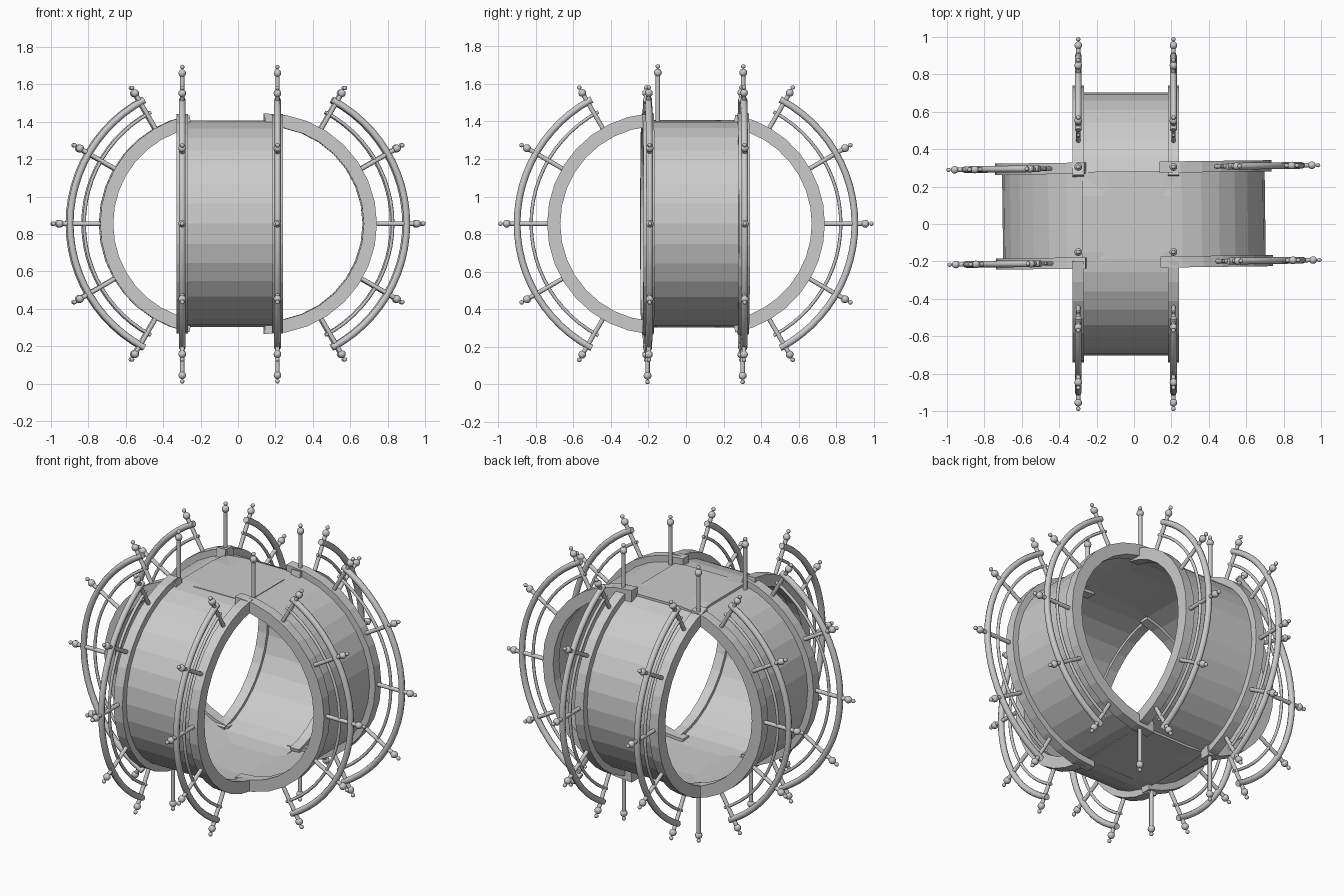
import bpy, bmesh, math
from mathutils import Vector, Matrix

if "Cube" in bpy.data.objects:
    bpy.data.objects.remove(bpy.data.objects["Cube"])

ZC, C = 0.855, 0.15          # height of the hub, offset of each half-circle centre
mat = bpy.data.materials.new("light grey metal")
mat.diffuse_color = (0.6, 0.6, 0.6, 1)
mat.use_nodes = True
mat.node_tree.nodes["Principled BSDF"].inputs["Base Color"].default_value = mat.diffuse_color
TILT = Matrix.Rotation(0.0128, 4, 'Z')


def place(axis, u, w, z):
    """Loop plane coordinates to world; loop 'x' runs along x, loop 'y' along y."""
    if axis == 'x':
        return TILT @ Vector((u, w, z))
    return Vector((w, u, z))


def finish(bm, name):
    bmesh.ops.recalc_face_normals(bm, faces=bm.faces)
    me = bpy.data.meshes.new(name)
    bm.to_mesh(me)
    bm.free()
    me.materials.append(mat)
    bpy.context.collection.objects.link(bpy.data.objects.new(name, me))


def sweep(bm, axis, stations, section, closed=False, smooth=False):
    """stations: (side, degrees from horizontal); section: (radius, w) points."""
    rings = []
    for side, deg in stations:
        a = math.radians(deg)
        rings.append([bm.verts.new(place(axis, side * (C + r * math.cos(a)), w,
                                         ZC + r * math.sin(a))) for r, w in section])
    n, m = len(rings), len(section)
    for i in range(n if closed else n - 1):
        a, b = rings[i], rings[(i + 1) % n]
        for j in range(m):
            k = (j + 1) % m
            bm.faces.new((a[j], a[k], b[k], b[j])).smooth = smooth
    if not closed:
        bm.faces.new(rings[0])
        bm.faces.new(rings[-1])


def span(side, lo, hi, n):
    return [(side, lo + (hi - lo) * i / n) for i in range(n + 1)]


def tube(radius, w, t, n=8):
    return [(radius + t * math.cos(2 * math.pi * i / n),
             w + t * math.sin(2 * math.pi * i / n)) for i in range(n)]


def box(r0, r1, w0, w1):
    return [(r0, w0), (r1, w0), (r1, w1), (r0, w1)]


def post(bm, base, direction):
    """Rod with a ball and a small tip ball."""
    d = direction.normalized()
    rot = d.to_track_quat('Z', 'Y').to_matrix().to_4x4()
    made = bmesh.ops.create_cone(bm, cap_ends=True, segments=10, radius1=0.012, radius2=0.012,
                                 depth=0.27, matrix=Matrix.Translation(base + d * 0.135) @ rot)['verts']
    for dist, r in ((0.275, 0.021), (0.308, 0.012)):
        made += bmesh.ops.create_uvsphere(bm, u_segments=10, v_segments=8, radius=r,
                                          matrix=Matrix.Translation(base + d * dist) @ rot)['verts']
    for v in made:
        for f in v.link_faces:
            f.smooth = len(f.verts) <= 4


# loop axis, positions of its two edges, arc end angles for - and + halves
for axis, edges, ends in (('x', (-0.205, 0.302), {-1: 79, 1: 91}),
                          ('y', (-0.298, 0.211), {-1: 85, 1: 79})):
    # wide curved band: two half circles joined by flats
    bm = bmesh.new()
    loop = span(1, -90, 90, 16) + span(-1, 90, -90, 16)
    sweep(bm, axis, loop, box(0.538, 0.552, edges[0] + 0.02, edges[1] - 0.02), closed=True)
    finish(bm, "band_" + axis)

    rims, rails, posts = bmesh.new(), bmesh.new(), bmesh.new()
    for w in edges:
        for side in (-1, 1):
            e = ends[side]
            sweep(rims, axis, span(side, -e, e, 16), box(0.52, 0.59, w - 0.03, w + 0.03))
            sweep(rails, axis, span(side, -62, 62, 24), tube(0.75, w, 0.018), smooth=True)
            sweep(rails, axis, span(side, -62, 62, 24), tube(0.675, w, 0.009), smooth=True)
            for deg in (-60, -30, 0, 30, 60):
                a = math.radians(deg)
                p = [place(axis, side * (C + r * math.cos(a)), w, ZC + r * math.sin(a))
                     for r in (0.53, 0.8)]
                post(posts, p[0], p[1] - p[0])
    finish(rims, "rims_" + axis)
    finish(rails, "guard_rails_" + axis)
    finish(posts, "rail_posts_" + axis)

# upright posts at the corners where the loops cross
bm = bmesh.new()
for x in (-0.298, 0.211):
    for y in (-0.15, 0.305):
        post(bm, Vector((x, y, ZC + 0.53)), Vector((0, 0, 1)))
for x, y in ((-0.298, -0.205), (-0.298, 0.302), (0.211, 0.302)):
    post(bm, Vector((x, y, ZC - 0.535)), Vector((0, 0, -1)))
finish(bm, "corner_posts")
